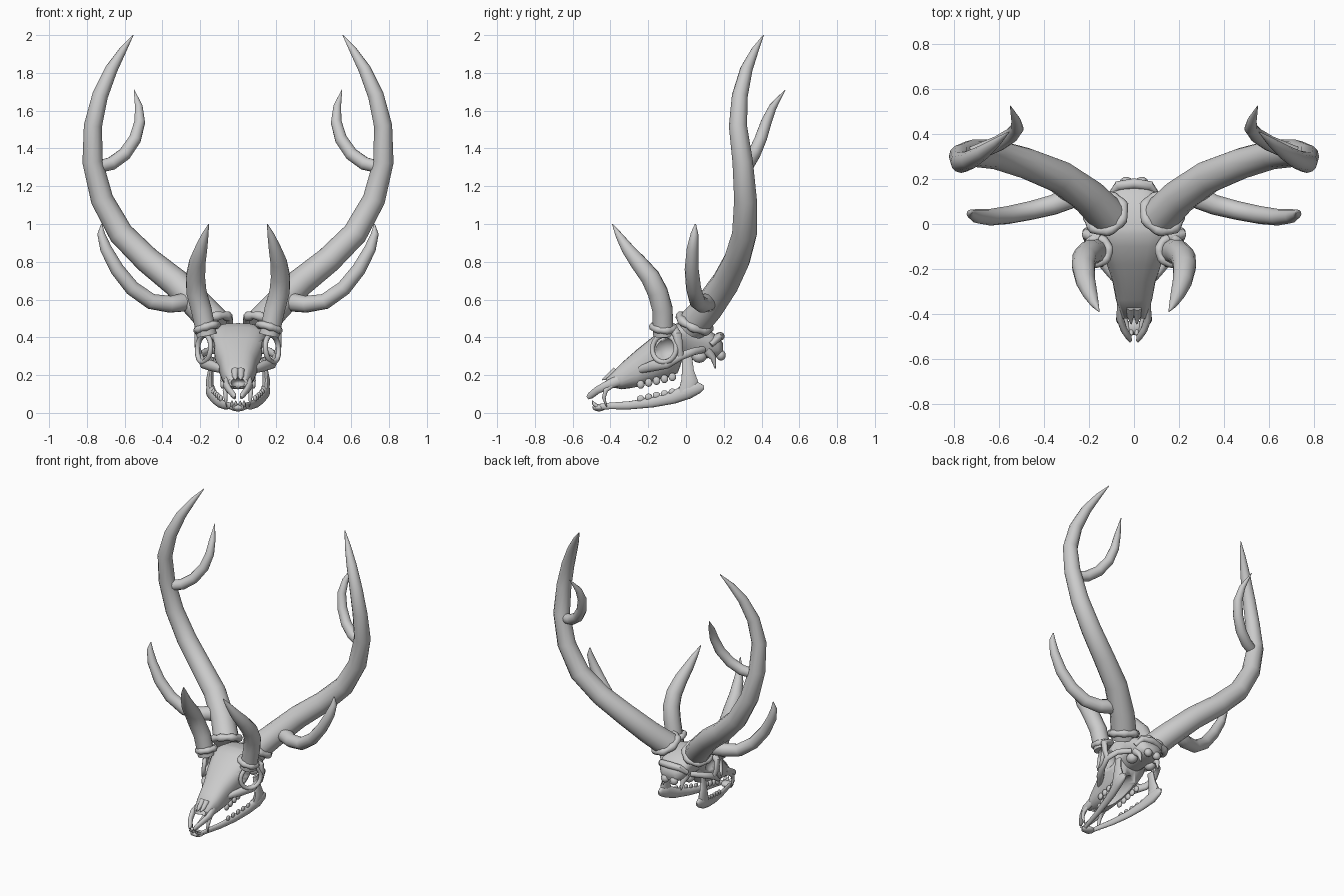
import bpy, bmesh, math
from mathutils import Vector, Matrix

cube = bpy.data.objects.get("Cube")
if cube:
    bpy.data.objects.remove(cube)

bone = bpy.data.materials.new("bone_grey")
bone.use_nodes = True
GREY = (0.6, 0.6, 0.6, 1)
bone.diffuse_color = GREY
bone.node_tree.nodes["Principled BSDF"].inputs["Base Color"].default_value = GREY


def finish(name, bm, angle=50):
    bmesh.ops.recalc_face_normals(bm, faces=bm.faces)
    mesh = bpy.data.meshes.new(name)
    bm.to_mesh(mesh)
    bm.free()
    mesh.materials.append(bone)
    ob = bpy.data.objects.new(name, mesh)
    bpy.context.collection.objects.link(ob)
    bpy.ops.object.select_all(action="DESELECT")
    ob.select_set(True)
    bpy.context.view_layer.objects.active = ob
    bpy.ops.object.shade_smooth_by_angle(angle=math.radians(angle))
    return ob


def skin(bm, rings):
    # Bridge successive rings of points and cap both ends
    loops = [[bm.verts.new(p) for p in ring] for ring in rings]
    n = len(loops[0])
    for a, b in zip(loops, loops[1:]):
        for i in range(n):
            j = (i + 1) % n
            bm.faces.new((a[i], a[j], b[j], b[i]))
    bm.faces.new(loops[0])
    bm.faces.new(loops[-1])


def tube(name, path, side=1, flat=1.0, sides=12):
    # Tapered sweep through (x, y, z, radius) points
    pts = [Vector((p[0] * side, p[1], p[2])) for p in path]
    rings, previous, normal = [], None, None
    for k, p in enumerate(pts):
        tangent = (pts[min(k + 1, len(pts) - 1)] - pts[max(k - 1, 0)]).normalized()
        if normal is None:
            normal = tangent.orthogonal().normalized()
        else:
            normal = previous.rotation_difference(tangent) @ normal
        other = tangent.cross(normal)
        ring = []
        for i in range(sides):
            a = math.tau * i / sides
            off = (normal * math.cos(a) + other * math.sin(a)) * path[k][3]
            off.x *= flat
            ring.append(p + off)
        rings.append(ring)
        previous = tangent
    bm = bmesh.new()
    skin(bm, rings)
    return finish(name, bm)


def ring(name, center, axis, radius, thick, side=1, lump=0.0):
    # Bony collar, optionally knobbly
    rot = Vector((axis[0] * side, axis[1], axis[2])).to_track_quat("Z", "Y")
    mid = Vector((center[0] * side, center[1], center[2]))
    bm = bmesh.new()
    n, m = 24, 8
    grid = []
    for i in range(n):
        a = math.tau * i / n
        t = thick * (1 + lump * math.sin(a * 7))
        grid.append([bm.verts.new(mid + rot @ Vector((
            (radius + t * math.cos(b)) * math.cos(a),
            (radius + t * math.cos(b)) * math.sin(a), t * math.sin(b))))
            for b in (math.tau * j / m for j in range(m))])
    for i in range(n):
        for j in range(m):
            u, v = grid[i], grid[(i + 1) % n]
            bm.faces.new((u[j], v[j], v[(j + 1) % m], u[(j + 1) % m]))
    return finish(name, bm)


def ball(name, center, size):
    bm = bmesh.new()
    bmesh.ops.create_uvsphere(bm, u_segments=16, v_segments=10, radius=1,
                              matrix=Matrix.Translation(center) @ Matrix.Diagonal((*size, 1)))
    return finish(name, bm)


# Skull: sections of (y, top z, bottom z, upper half width, lower half width)
sections = [
    (-.42, .185, .14, .05, .055), (-.34, .265, .125, .075, .085),
    (-.26, .335, .135, .095, .095), (-.18, .40, .155, .135, .10),
    (-.10, .455, .175, .175, .09), (-.045, .475, .20, .185, .08),
    (-.02, .475, .28, .17, .075), (.05, .47, .28, .145, .08),
    (.12, .44, .29, .12, .09), (.17, .405, .295, .09, .08), (.195, .37, .31, .05, .05)]
rings = []
for y, top, bottom, wide, narrow in sections:
    loop = []
    for i in range(24):
        a = math.tau * i / 24
        s = math.copysign(abs(math.sin(a)) ** .75, math.sin(a))
        c = math.copysign(abs(math.cos(a)) ** .75, math.cos(a))
        w = narrow + (wide - narrow) * (s + 1) / 2
        loop.append((w * c, y, (top + bottom) / 2 + (top - bottom) / 2 * s))
    rings.append(loop)
bm = bmesh.new()
skin(bm, rings)
skull = finish("skull", bm)

# Eye sockets, nose opening and hollow palate
cuts = [ball("nose_cutter", (0, -.43, .16), (.038, .07, .025)),
        ball("palate_cutter", (0, -.10, .15), (.058, .2, .10))]
for s in (1, -1):
    cuts.append(ball("socket_cutter", (.185 * s, -.10, .335), (.085, .085, .072)))
for c in cuts:
    mod = skull.modifiers.new("opening", "BOOLEAN")
    mod.operation = "DIFFERENCE"
    mod.solver = "EXACT"
    mod.object = c
    c.hide_render = True
    c.hide_set(True)

# Paired parts
antler = [(.11, .03, .46, .085), (.2, .12, .56, .08), (.33, .21, .69, .075),
          (.48, .27, .81, .07), (.62, .31, .95, .066), (.72, .315, 1.13, .06),
          (.77, .30, 1.33, .054), (.768, .275, 1.52, .048), (.73, .285, 1.68, .042),
          (.67, .32, 1.82, .033), (.61, .365, 1.92, .02), (.555, .41, 2, .002)]
upper_tine = [(.75, .3, 1.3, .033), (.67, .33, 1.32, .036), (.6, .36, 1.37, .035),
              (.545, .395, 1.45, .033), (.52, .425, 1.54, .029),
              (.525, .46, 1.62, .021), (.55, .525, 1.71, .002)]
lower_tine = [(.27, .13, .6, .035), (.29, .115, .585, .05), (.36, .085, .575, .045),
              (.46, .06, .59, .042), (.56, .04, .66, .04), (.64, .03, .76, .037),
              (.7, .035, .87, .031), (.725, .045, .95, .02), (.722, .05, 1, .003)]
horn = [(.165, -.12, .41, .055), (.195, -.125, .55, .056), (.22, -.15, .64, .055),
        (.225, -.19, .72, .052), (.215, -.255, .8, .044), (.195, -.31, .87, .033),
        (.175, -.355, .94, .019), (.155, -.39, 1, .002)]
jaw = [(.02, -.49, .03, .014), (.045, -.4, .037, .018), (.07, -.3, .04, .022),
       (.1, -.18, .055, .027), (.125, -.07, .08, .033), (.145, .01, .115, .042),
       (.15, .07, .135, .03), (.15, .095, .135, .01)]
ramus = [(.145, 0, .1, .045), (.15, .02, .17, .046), (.145, .01, .22, .033),
         (.135, .005, .295, .028)]
cheek = [(.09, -.24, .23, .02), (.14, -.17, .25, .03), (.185, -.1, .26, .026),
         (.2, -.03, .3, .022), (.17, .04, .325, .02), (.1, .09, .335, .018)]
brow_bar = [(.15, -.07, .45, .025), (.215, -.045, .41, .024), (.215, -.035, .35, .018),
            (.2, -.03, .3, .018)]
nose_bar = [(.055, -.36, .17, .03), (.062, -.42, .145, .024), (.045, -.47, .12, .02),
            (.022, -.505, .092, .018), (.016, -.52, .08, .01)]
fang = [(.062, -.39, .145, .012), (.068, -.425, .12, .013), (.066, -.435, .08, .01),
        (.06, -.42, .03, .002)]
occipital_spike = [(.075, .11, .33, .03), (.075, .145, .29, .016), (.07, .155, .235, .003)]

for s, tag in ((1, "left"), (-1, "right")):
    for name, path, flat in (
            ("antler", antler, 1), ("upper_tine", upper_tine, 1),
            ("lower_tine", lower_tine, 1), ("horn", horn, 1),
            ("jaw", jaw, .6), ("jaw_ramus", ramus, .45), ("cheek_arch", cheek, .7),
            ("brow_bar", brow_bar, .8), ("nose_bar", nose_bar, .7), ("fang", fang, 1),
            ("occipital_spike", occipital_spike, 1)):
        tube(tag + "_" + name, path, s, flat)
    ring(tag + "_antler_burr", (.125, .045, .475), (.35, .45, 1), .083, .023, s, .2)
    ring(tag + "_horn_burr", (.165, -.12, .452), (.3, .1, 1), .055, .02, s, .12)
    ring(tag + "_socket_rim", (.18, -.115, .34), (1, -.55, .1), .072, .014, s)
    ball(tag + "_condyle", (.035 * s, .185, .305), (.028, .025, .028))
    ball(tag + "_ear_bulb", (.075 * s, .07, .3), (.035, .04, .035))
    tube(tag + "_nasal_tip", [(.015, -.37, .225, .02), (.016, -.41, .192, .015),
                              (.012, -.445, .175, .003)], s)
    # Cheek teeth and front teeth
    for k in range(5):
        y = -.24 + k * .042
        ball(tag + "_upper_molar", (.08 * s, y, .15 + k * .01), (.014, .02, .022))
        ball(tag + "_lower_molar", ((.09 + k * .01) * s, y, .075 + k * .009), (.01, .02, .018))
    for k in range(2):
        x = .012 + k * .02
        tube(tag + "_incisor", [(x, -.47, .035, .01), (x, -.49, .05, .009),
                                (x, -.495, .065, .002)], s, 1, 8)

# Centre parts
ball("jaw_tip", (0, -.46, .028), (.045, .035, .02))
tube("nape_crest", [(-.1, .13, .36, .015), (-.07, .17, .4, .022), (0, .18, .405, .024),
                    (.07, .17, .4, .022), (.1, .13, .36, .015)])
